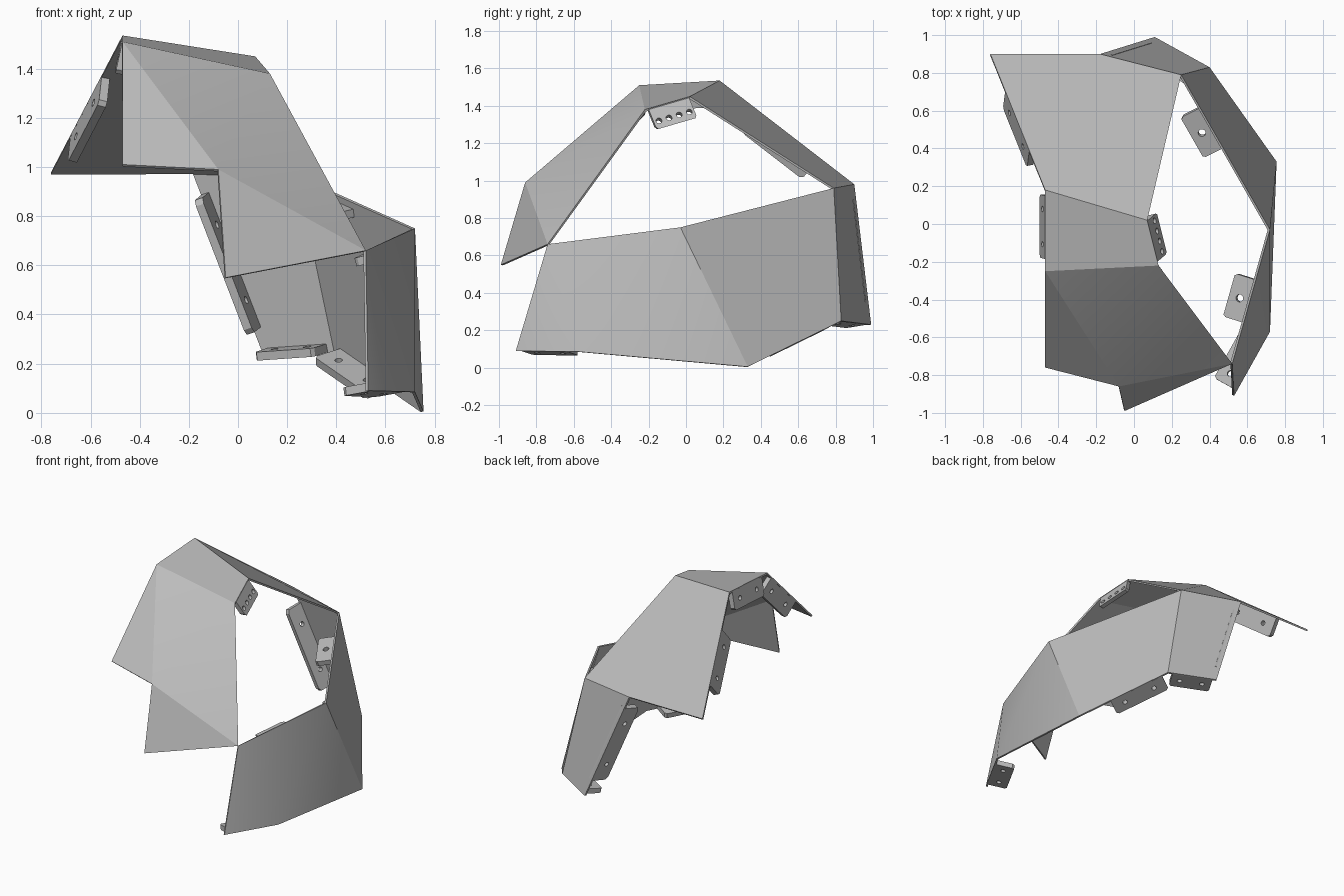
import bpy, bmesh, math
from mathutils import Vector, Matrix

cube = bpy.data.objects.get("Cube")
if cube:
    bpy.data.objects.remove(cube, do_unlink=True)

grey = bpy.data.materials.new("plain_grey")
grey.use_nodes = True
COLOR = (0.5, 0.5, 0.5, 1)
grey.diffuse_color = COLOR
grey.node_tree.nodes["Principled BSDF"].inputs["Base Color"].default_value = COLOR

# Corner points of the folded shell
P = {k: Vector(v) for k, v in {
    "A": (-.76, .90, .98), "B": (-.47, .18, 1.535), "C": (-.47, -.25, 1.51),
    "D": (-.47, -.76, 1.01), "E": (-.08, -.86, .99), "F": (-.05, -.99, .55),
    "G": (.52, -.74, .66), "H": (.13, -.22, 1.38), "I": (.07, .02, 1.45),
    "J": (.25, .79, .96), "K": (.11, .99, .23), "L": (-.18, .90, .98),
    "M": (.40, .83, .25), "N": (.755, .33, .005), "O": (.72, -.57, .085),
    "P": (.53, -.91, .09), "Q": (.72, -.03, .75)}.items()}
FACES = "ABIJL BCHI CDE CEH EFG EGH LJMK JQNM QON GOQ GPO".split()
CENTRE = Vector((-.1, .1, .4))
WALL = .012


def make_object(name, bm):
    mesh = bpy.data.meshes.new(name)
    bm.to_mesh(mesh)
    bm.free()
    ob = bpy.data.objects.new(name, mesh)
    bpy.context.collection.objects.link(ob)
    mesh.materials.append(grey)
    return ob


def apply_modifiers(ob):
    bpy.context.view_layer.update()
    graph = bpy.context.evaluated_depsgraph_get()
    mesh = bpy.data.meshes.new_from_object(ob.evaluated_get(graph))
    ob.modifiers.clear()
    ob.data = mesh


# Folded shell, thickened inwards
bm = bmesh.new()
verts = {k: bm.verts.new(v) for k, v in P.items()}
for f in FACES:
    bm.faces.new([verts[c] for c in f])
bm.normal_update()
for f in bm.faces:
    if f.normal.dot(f.calc_center_median() - CENTRE) < 0:
        f.normal_flip()
shell = make_object("folded_shell", bm)
solid = shell.modifiers.new("thickness", "SOLIDIFY")
solid.thickness = WALL
solid.offset = -1
solid.use_even_offset = True
apply_modifiers(shell)
bpy.ops.object.select_all(action="DESELECT")
shell.select_set(True)
bpy.context.view_layer.objects.active = shell
bpy.ops.object.shade_smooth_by_angle(angle=math.radians(20))


# Drilled mounting tab standing on the inside of an edge
def tab(name, edge, inner, t0, t1, holes=2, depth=.13, thick=.035,
        lean=0, inset=0, radius=.016, drill=.5):
    p, q, r = P[edge[0]], P[edge[1]], P[inner]
    u = (q - p).normalized()
    v = (r - p) - u * (r - p).dot(u)
    v.normalize()
    n = u.cross(v)
    if n.dot(CENTRE - p) < 0:
        n.negate()
    down = n * depth - v * lean
    start = p.lerp(q, t0) + v * inset + n * WALL * .5
    along = (q - p) * (t1 - t0)
    bm = bmesh.new()
    near = [bm.verts.new(start + a * along + b * down)
            for a, b in ((0, 0), (1, 0), (1, .88), (.96, 1), (.04, 1), (0, .88))]
    face = bm.faces.new(near)
    ext = bmesh.ops.extrude_face_region(bm, geom=[face])
    bmesh.ops.translate(bm, vec=v * thick,
                        verts=[e for e in ext["geom"] if isinstance(e, bmesh.types.BMVert)])
    bmesh.ops.recalc_face_normals(bm, faces=bm.faces)
    ob = make_object(name, bm)

    # Screw holes
    axis = along.cross(down).normalized()
    turn = axis.to_track_quat("Z", "Y").to_matrix().to_4x4()
    bm = bmesh.new()
    for i in range(holes):
        a = (i + .5) / holes if holes != 2 else .22 + .56 * i
        spot = start + along * a + down * drill + v * thick * .5
        bmesh.ops.create_cone(bm, cap_ends=True, segments=16, radius1=radius,
                              radius2=radius, depth=.2,
                              matrix=Matrix.Translation(spot) @ turn)
    cutter = make_object("hole_cutter", bm)
    cutter.hide_render = True
    cut = ob.modifiers.new("holes", "BOOLEAN")
    cut.operation = "DIFFERENCE"
    cut.solver = "EXACT"
    cut.object = cutter
    apply_modifiers(ob)
    bpy.data.objects.remove(cutter, do_unlink=True)


tab("crown_side_tab", "AB", "J", .27, .71, depth=.14)
tab("crown_top_tab", "BC", "H", .07, .85)
tab("brow_side_tab", "CD", "E", .1, .65)
tab("brow_hole_tab", "HI", "B", .08, .98, holes=4, depth=.11, lean=.06, drill=.7)
tab("rear_rim_tab", "JQ", "M", .22, .48, holes=1, depth=.12, inset=.03, radius=.02)
tab("front_rim_tab", "QG", "O", .38, .7, holes=1, depth=.12, inset=.03, radius=.02)
tab("front_base_tab", "PO", "G", .08, .8)
tab("side_base_tab", "NM", "Q", .35, .93)
tab("rear_base_tab", "MK", "J", .1, .92)
tab("rear_edge_tab", "KL", "J", .15, .88)
